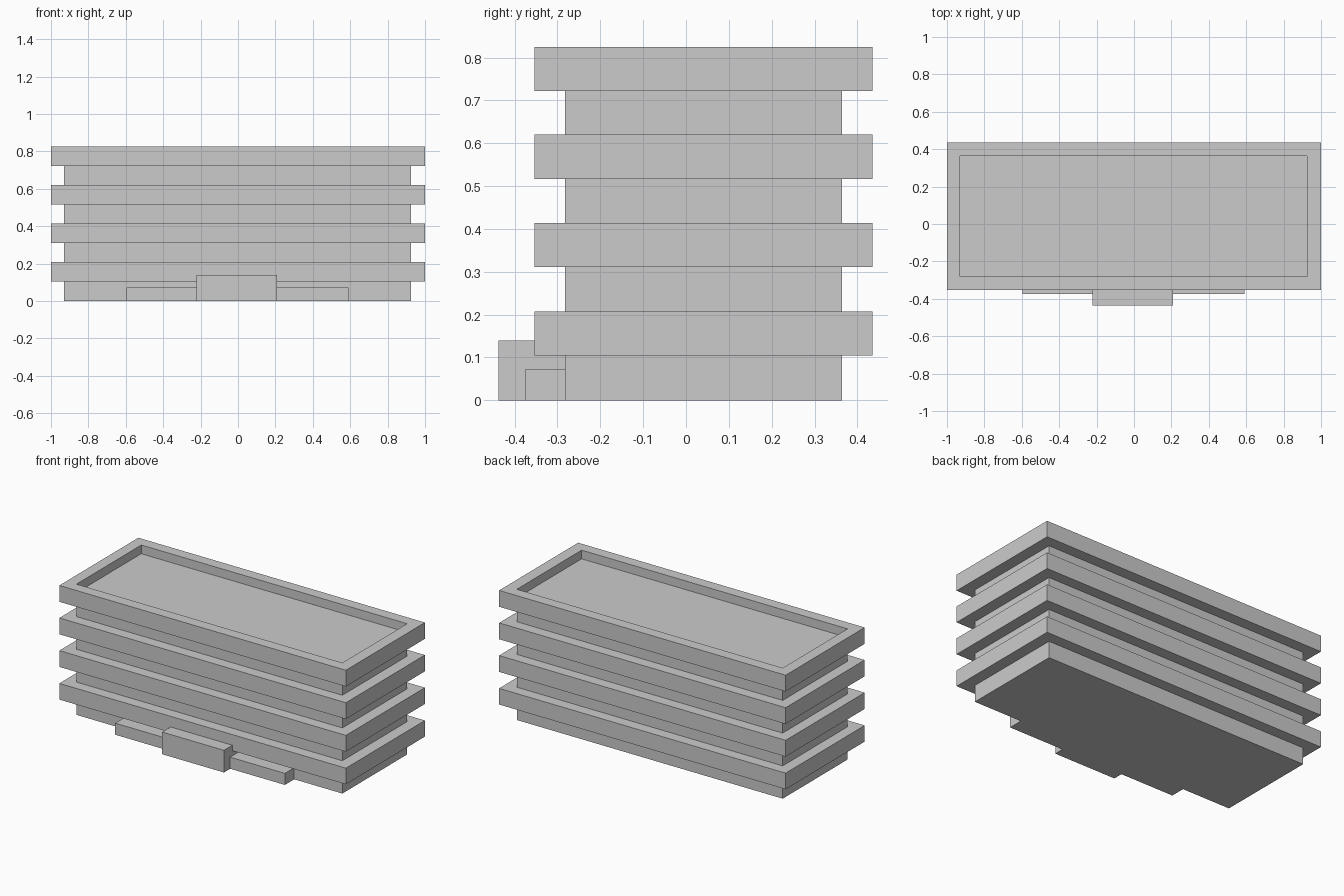
import bpy, bmesh

if "Cube" in bpy.data.objects:
    bpy.data.objects.remove(bpy.data.objects["Cube"])

CORE = (-0.93, 0.926, -0.282, 0.364)   # x0, x1, y0, y1 of the recessed walls
BAND = (-1.0, 1.0, -0.353, 0.435)      # outline of the projecting floor bands
BANDS = [(0.105, 0.207), (0.311, 0.414), (0.517, 0.62), (0.722, 0.825)]
ROOF_Z = 0.77


def loft(name, sections):
    """Skin a stack of rectangles (rect, z) and cap both ends."""
    bm = bmesh.new()
    rings = []
    for (x0, x1, y0, y1), z in sections:
        rings.append([bm.verts.new((x, y, z)) for x, y in
                      ((x0, y0), (x1, y0), (x1, y1), (x0, y1))])
    for a, b in zip(rings, rings[1:]):
        for i in range(4):
            j = (i + 1) % 4
            bm.faces.new((a[i], a[j], b[j], b[i]))
    bm.faces.new(rings[0][::-1])
    bm.faces.new(rings[-1])
    bmesh.ops.recalc_face_normals(bm, faces=bm.faces[:])
    mesh = bpy.data.meshes.new(name)
    bm.to_mesh(mesh)
    bm.free()
    obj = bpy.data.objects.new(name, mesh)
    bpy.context.collection.objects.link(obj)
    return obj


def box(name, x0, x1, y0, y1, z1):
    rect = (x0, x1, y0, y1)
    return loft(name, [(rect, 0.0), (rect, z1)])


# Main block: walls stepping out to each band, then a parapet around a sunken roof
profile = [(CORE, 0.0)]
for low, high in BANDS:
    profile += [(CORE, low), (BAND, low), (BAND, high), (CORE, high)]
profile.append((CORE, ROOF_Z))
loft("office_block", profile)

# Entrance porch with a low planter on each side
wall_y = CORE[2]
box("entrance_porch", -0.223, 0.208, -0.437, wall_y, 0.14)
box("left_planter", -0.595, -0.223, -0.375, wall_y, 0.073)
box("right_planter", 0.208, 0.59, -0.375, wall_y, 0.073)
